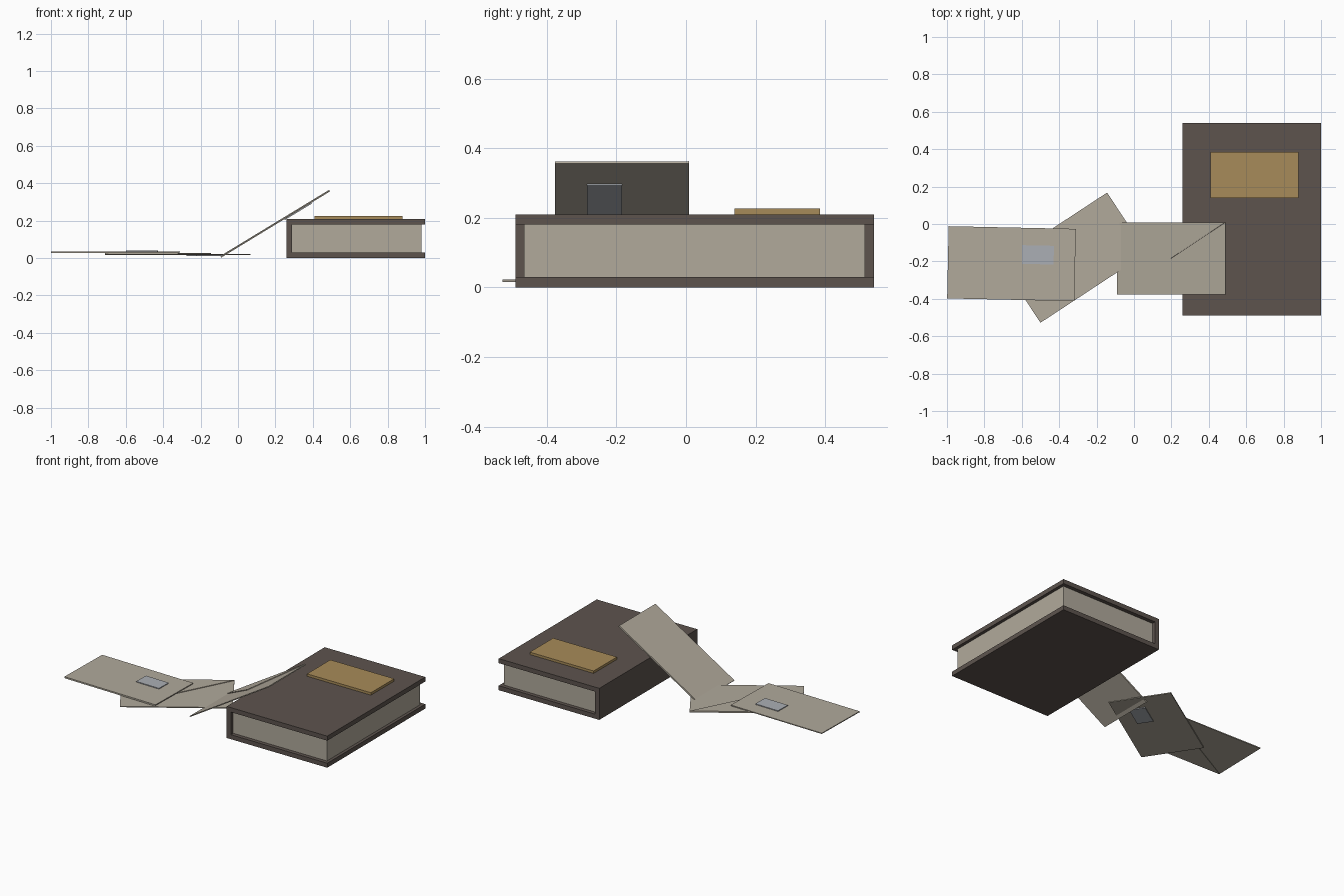
import bpy, bmesh
from math import radians
from mathutils import Matrix

if "Cube" in bpy.data.objects:
    bpy.data.objects.remove(bpy.data.objects["Cube"])


def material(name, rgb):
    m = bpy.data.materials.new(name)
    m.diffuse_color = (*rgb, 1)
    m.use_nodes = True
    m.node_tree.nodes["Principled BSDF"].inputs["Base Color"].default_value = m.diffuse_color
    return m


LEATHER = material("leather", (0.11, 0.088, 0.076))
PAPER = material("paper", (0.44, 0.40, 0.33))
BRASS = material("brass", (0.39, 0.26, 0.10))
STAMP = material("stamp", (0.41, 0.43, 0.46))


def prism(name, outline, z0, z1, mat, matrix=Matrix()):
    """Extrude a flat outline from z0 to z1, then place it with matrix."""
    bm = bmesh.new()
    face = bm.faces.new([bm.verts.new((x, y, z0)) for x, y in outline])
    ext = bmesh.ops.extrude_face_region(bm, geom=[face])
    verts = [g for g in ext["geom"] if isinstance(g, bmesh.types.BMVert)]
    bmesh.ops.translate(bm, verts=verts, vec=(0, 0, z1 - z0))
    bmesh.ops.recalc_face_normals(bm, faces=bm.faces)
    mesh = bpy.data.meshes.new(name)
    bm.to_mesh(mesh)
    bm.free()
    mesh.materials.append(mat)
    ob = bpy.data.objects.new(name, mesh)
    ob.matrix_world = matrix
    bpy.context.collection.objects.link(ob)
    return ob


def box(name, x0, x1, y0, y1, z0, z1, mat, matrix=Matrix()):
    return prism(name, [(x0, y0), (x1, y0), (x1, y1), (x0, y1)], z0, z1, mat, matrix)


# Book: covers, spine, page block and title plate
box("bottom_cover", 0.26, 1.0, -0.49, 0.54, 0.0, 0.03, LEATHER)
box("top_cover", 0.26, 1.0, -0.49, 0.54, 0.18, 0.21, LEATHER)
box("spine", 0.26, 0.29, -0.49, 0.54, 0.03, 0.18, LEATHER)
box("pages", 0.29, 0.98, -0.465, 0.515, 0.03, 0.18, PAPER)
box("title_plate", 0.41, 0.88, 0.14, 0.385, 0.21, 0.226, BRASS)


def envelope(label, center, axis_rot, flipped=False):
    """Envelope with its flap on top and stamp beneath; flipped turns it over."""
    m = Matrix.Translation(center) @ axis_rot
    if flipped:
        m = m @ Matrix.Rotation(radians(180), 4, 'X')
    L, W, t = 0.34, 0.193, 0.003
    box(label + "_body", -L, L, -W, W, -t, t, PAPER, m)
    prism(label + "_flap", [(-L, W), (0, 0), (L, W)], t, t + 0.004, PAPER, m)
    box(label + "_stamp", 0.055, 0.225, -0.1, 0.0, -t - 0.005, -t, STAMP, m)


# Three scattered letters, the last one leaning on the book
envelope("left_envelope", (-0.655, -0.212, 0.033),
         Matrix.Rotation(radians(-1.2), 4, 'Z'), flipped=True)
envelope("middle_envelope", (-0.322, -0.18, 0.019), Matrix.Rotation(radians(33.3), 4, 'Z'))
envelope("leaning_envelope", (0.2, -0.184, 0.182), Matrix.Rotation(radians(-31.3), 4, 'Y'))
